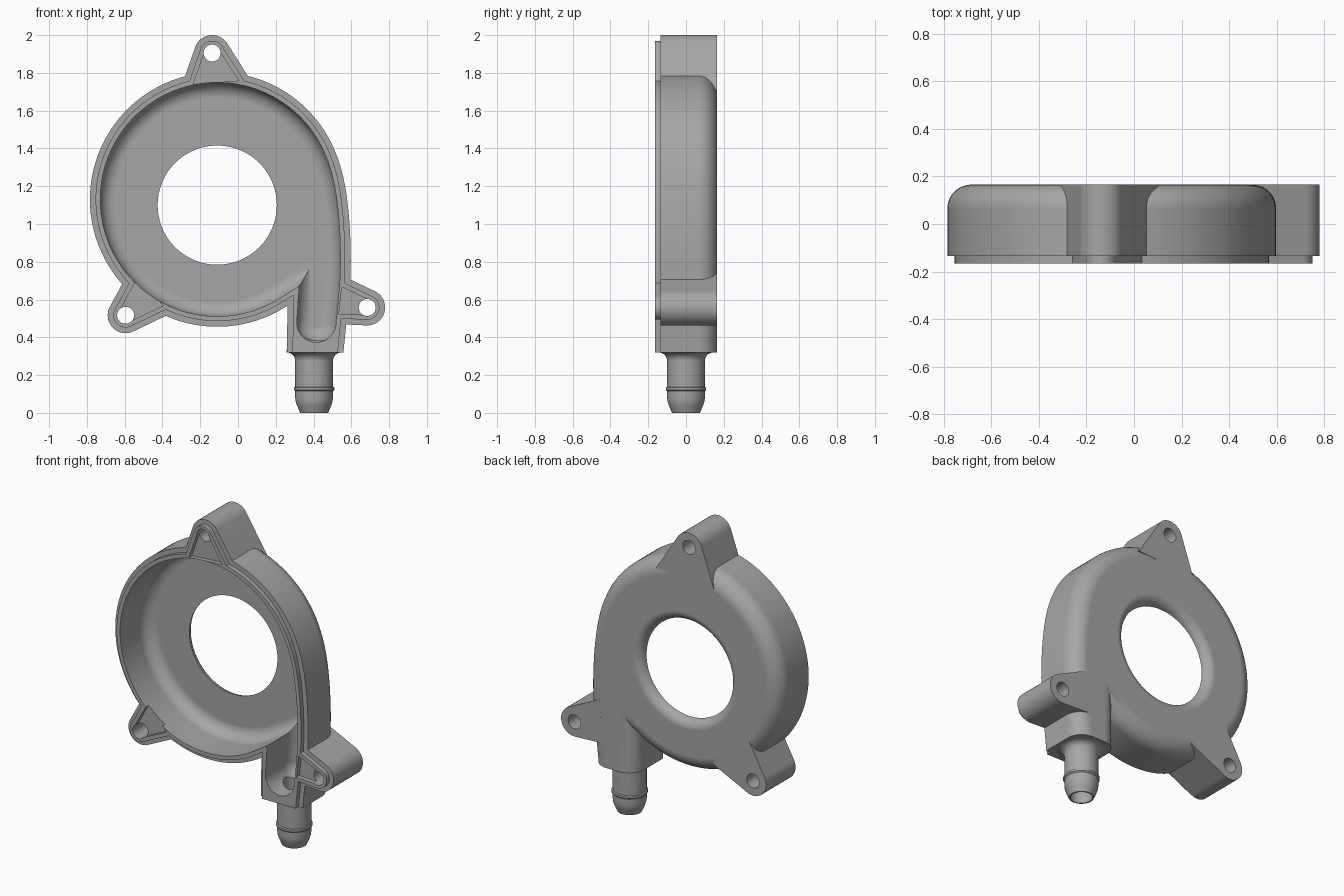
import bpy, bmesh, math
from mathutils import Vector

cube = bpy.data.objects.get("Cube")
if cube:
    bpy.data.objects.remove(cube, do_unlink=True)

grey = bpy.data.materials.new("plain grey")
grey.use_nodes = True
COLOUR = (0.38, 0.38, 0.38, 1)
grey.diffuse_color = COLOUR
grey.node_tree.nodes["Principled BSDF"].inputs["Base Color"].default_value = COLOUR

BACK, RIM, LIP = 0.165, -0.135, -0.165
WALL = 0.055


def inset(points, d):
    """Move a closed counter-clockwise outline inwards by d with mitred corners."""
    result = []
    for i, p in enumerate(points):
        a = (p - points[i - 1]).normalized()
        b = (points[(i + 1) % len(points)] - p).normalized()
        n1, n2 = Vector((-a.y, a.x)), Vector((-b.y, b.x))
        result.append(p + (n1 + n2) * (d / (1 + n1.dot(n2))))
    return result


def arc(cx, cy, r, start, end, steps):
    angles = [math.radians(start + (end - start) * i / steps) for i in range(steps + 1)]
    return [Vector((cx + r * math.cos(t), cy + r * math.sin(t))) for t in angles]


def circle(cx, cy, r, steps=48):
    return arc(cx, cy, r, 0, 360, steps)[:-1]


def fillet(r, base, top, side=1, steps=10):
    """Quarter-round rings that end at height top."""
    ts = [math.pi / 2 * i / steps for i in range(steps + 1)]
    return [(base + side * r * (1 - math.cos(t)), top - r + r * math.sin(t)) for t in ts]


def loft(name, points, rings, axis="y", tube=False):
    """Stack inset copies of an outline; rings holds (inset, height) pairs."""
    area = sum(points[i - 1].cross(p) for i, p in enumerate(points))
    if area < 0:
        points = points[::-1]
    bm = bmesh.new()
    loops = []
    for d, h in rings:
        flat = inset(points, d)
        loops.append([bm.verts.new((p.x, h, p.y) if axis == "y" else (p.x, p.y, h)) for p in flat])
    pairs = list(zip(loops, loops[1:]))
    if tube:
        pairs.append((loops[-1], loops[0]))
    else:
        bm.faces.new(loops[0])
        bm.faces.new(loops[-1])
    for low, high in pairs:
        for i in range(len(low)):
            bm.faces.new((low[i - 1], low[i], high[i], high[i - 1]))
    bmesh.ops.recalc_face_normals(bm, faces=bm.faces)
    mesh = bpy.data.meshes.new(name)
    bm.to_mesh(mesh)
    bm.free()
    mesh.materials.append(grey)
    obj = bpy.data.objects.new(name, mesh)
    bpy.context.collection.objects.link(obj)
    return obj


def combine(target, other, operation):
    """Apply a boolean and remove the helper."""
    mod = target.modifiers.new("join", "BOOLEAN")
    mod.solver, mod.operation, mod.object = "EXACT", operation, other
    bpy.context.view_layer.update()
    with bpy.context.temp_override(object=target, active_object=target):
        bpy.ops.object.modifier_apply(modifier=mod.name)
    bpy.data.objects.remove(other, do_unlink=True)


def scroll(low):
    """Volute outline with a neck that ends in a half circle centred at height low."""
    cx, cz, left = -0.11, 1.13, 0.256
    pts = arc(cx, cz, 0.674, -56.5, -340, 90)
    p0, p1 = pts[-1], Vector((0.579, 1.225))
    p2, p3 = Vector((0.597, 1.0)), Vector((0.597, 0.8))
    for i in range(1, 13):
        t = i / 12
        s = 1 - t
        pts.append(p0 * s**3 + p1 * 3 * s * s * t + p2 * 3 * s * t * t + p3 * t**3)
    pts += [Vector((0.594, 0.7)), Vector((0.585, 0.59))]
    right = 0.573 - 0.1 * (0.47 - low)
    r = (right - left) / 2
    return pts + arc(left + r, low, r, 0, -180, 20)


def lug_outline(a, b, hole, r=0.095):
    """Rounded ear: tangents from both base corners to a circle round the hole."""
    a, b, hole = Vector(a), Vector(b), Vector(hole)

    def tangent_angle(p, side):
        v = p - hole
        return math.atan2(v.y, v.x) + side * math.acos(r / v.length)

    start, end = tangent_angle(a, -1), tangent_angle(b, 1)
    while end > start:
        end -= 2 * math.pi
    tip = arc(hole.x, hole.y, r, math.degrees(start), math.degrees(end), 20)
    root_a = a + (a - tip[0]).normalized() * 0.1
    root_b = b + (b - tip[-1]).normalized() * 0.1
    return [root_a] + tip + [root_b]


# Base corners and screw hole of each mounting lug, clockwise
LUGS = [
    ((-0.283, 1.775), (0.045, 1.795), (-0.137, 1.905)),
    ((0.594, 0.706), (0.573, 0.468), (0.684, 0.558)),
    ((-0.39, 0.51), (-0.6, 0.706), (-0.595, 0.517)),
]

# Outer shell with rounded back edge and stepped front lip
outer = scroll(0.1)
housing = loft("housing", outer, [(0, RIM)] + fillet(0.1, 0, BACK))
combine(housing, loft("lip", outer, [(0.03, LIP), (0.03, -0.08)]), "UNION")
ears = [lug_outline(*lug) for lug in LUGS]
for ear in ears:
    combine(housing, loft("lug", ear, [(0, RIM), (0, BACK)]), "UNION")
    combine(housing, loft("lug_lip", ear, [(0.03, LIP), (0.03, -0.08)]), "UNION")

# Hollow chamber and outlet channel
chamber = loft("chamber", scroll(0.478), [(WALL, -0.3)] + fillet(0.08, WALL, BACK - WALL))
combine(housing, chamber, "DIFFERENCE")

# Lug recesses and screw holes
for ear, lug in zip(ears, LUGS):
    combine(housing, loft("recess", ear, [(WALL, -0.3), (WALL, RIM)]), "DIFFERENCE")
    hole = circle(*lug[2], 0.045, 32)
    combine(housing, loft("screw_hole", hole, [(0, -0.3), (0, 0.3)]), "DIFFERENCE")

# Inlet with rounded mouth at the back
mouth = [(0, 0)] + fillet(0.06, 0, BACK, side=-1) + [(-0.06, 0.3)]
combine(housing, loft("inlet", circle(-0.11, 1.1, 0.315, 96), mouth), "DIFFERENCE")

# Flat end of the neck and its bore
square = [Vector(p) for p in ((0, -1), (1, -1), (1, 1), (0, 1))]
combine(housing, loft("neck_cut", square, [(0, -0.3), (0, 0.32)], "z"), "DIFFERENCE")
PIPE_X, BORE = 0.403, 0.065
combine(housing, loft("bore", circle(PIPE_X, 0, BORE), [(0, 0.2), (0, 0.48)], "z"), "DIFFERENCE")

# Hose barb: flared root, pipe, ring and tapered tip around an open bore
profile = [(BORE, 0.335), (0.145, 0.335), (0.145, 0.32)]
profile += [(0.145 - 0.045 * math.sin(t), 0.275 + 0.045 * math.cos(t))
            for t in (math.pi / 16 * i for i in range(1, 9))]
profile += [(0.1, 0.138), (0.107, 0.134), (0.107, 0.122), (0.1, 0.115),
            (0.1, 0.08), (0.097, 0.058), (0.091, 0.04), (0.074, 0), (BORE, 0)]
barb = loft("hose_barb", circle(PIPE_X, 0, 0.1),
            [(0.1 - r, z) for r, z in profile], "z", tube=True)

# Smooth curved walls, crisp edges
for obj in (housing, barb):
    bpy.ops.object.select_all(action="DESELECT")
    obj.select_set(True)
    bpy.context.view_layer.objects.active = obj
    bpy.ops.object.shade_smooth_by_angle(angle=math.radians(28))
    normals = obj.modifiers.new("even_shading", "WEIGHTED_NORMAL")
    normals.keep_sharp = True
